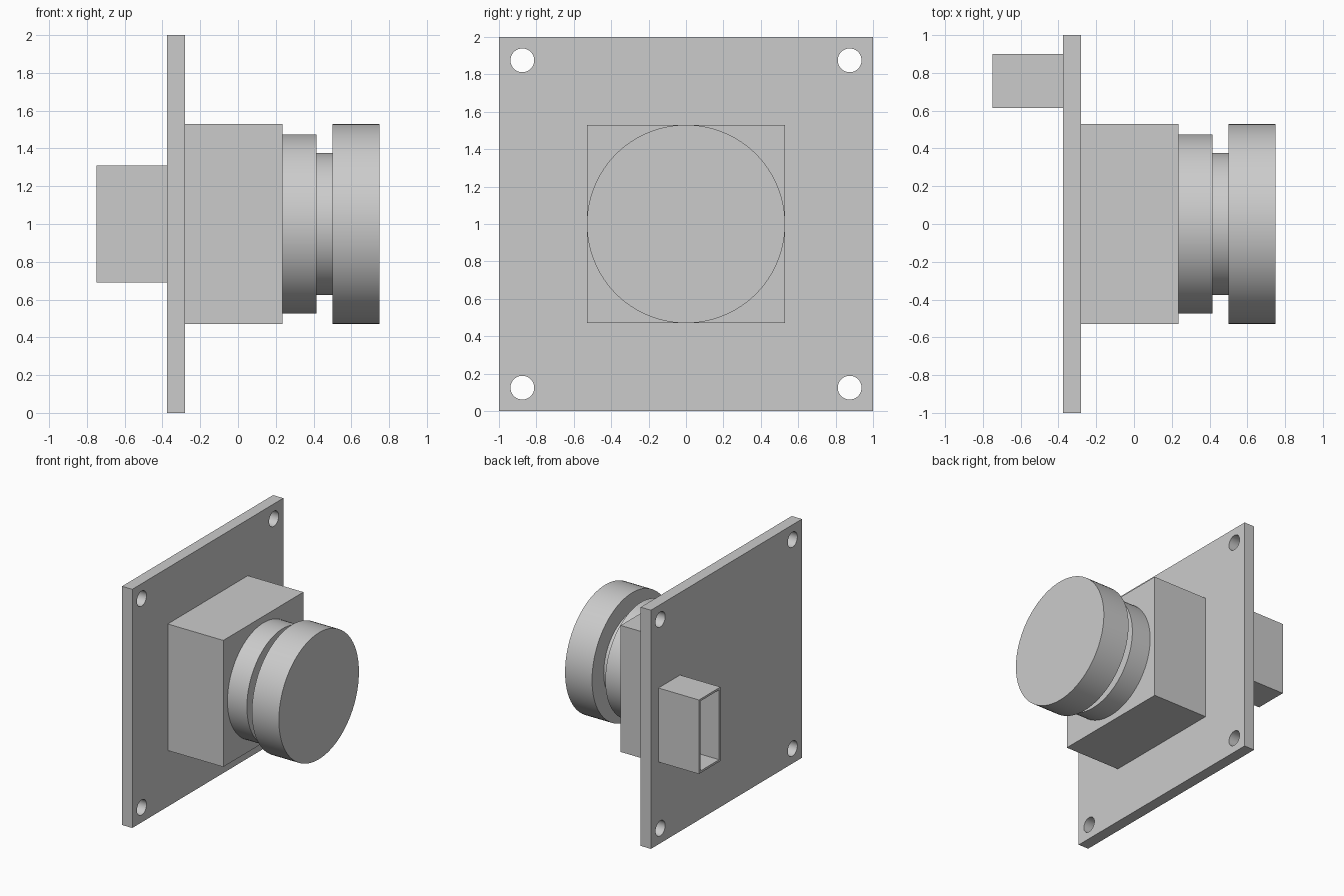
import bpy
import bmesh
import math
from mathutils import Matrix, Vector

if "Cube" in bpy.data.objects:
    bpy.data.objects.remove(bpy.data.objects["Cube"], do_unlink=True)

GREY = (0.6, 0.6, 0.6, 1)
grey = bpy.data.materials.new("plain grey")
grey.use_nodes = True
grey.diffuse_color = GREY
grey.node_tree.nodes["Principled BSDF"].inputs["Base Color"].default_value = GREY


def finish(name, bm):
    """Turn a bmesh into a grey object."""
    bmesh.ops.recalc_face_normals(bm, faces=bm.faces)
    mesh = bpy.data.meshes.new(name)
    bm.to_mesh(mesh)
    bm.free()
    mesh.materials.append(grey)
    obj = bpy.data.objects.new(name, mesh)
    bpy.context.collection.objects.link(obj)
    return obj


def box(low, high):
    """Box between two corners."""
    low, high = Vector(low), Vector(high)
    bm = bmesh.new()
    bmesh.ops.create_cube(bm, size=1, matrix=Matrix.Translation((low + high) / 2)
                          @ Matrix.Diagonal((*(high - low), 1)))
    return bm


def lathe(name, profile, centre, steps=96):
    """Spin (x, radius) points round the x axis through centre."""
    bm = bmesh.new()
    verts = [bm.verts.new((x, 0, r)) for x, r in profile]
    edges = [bm.edges.new(pair) for pair in zip(verts, verts[1:])]
    bmesh.ops.spin(bm, geom=verts + edges, cent=(0, 0, 0), axis=(1, 0, 0),
                   angle=math.tau, steps=steps)
    bmesh.ops.remove_doubles(bm, verts=bm.verts, dist=1e-4)
    rims = [e for e in bm.edges if e.is_boundary]
    bmesh.ops.holes_fill(bm, edges=rims, sides=0)
    bmesh.ops.translate(bm, verts=bm.verts, vec=centre)
    obj = finish(name, bm)
    bpy.ops.object.select_all(action="DESELECT")
    bpy.context.view_layer.objects.active = obj
    obj.select_set(True)
    bpy.ops.object.shade_smooth_by_angle(angle=math.radians(30))
    return obj


BACK, FACE = -0.375, -0.28    # the two sides of the circuit board

# Circuit board with four corner screw holes
board = finish("circuit_board", box((BACK, -1, 0), (FACE, 1, 2)))
for y in (-0.875, 0.875):
    for z in (0.125, 1.875):
        cutter = lathe("hole_cutter", [(-0.5, 0.0635), (-0.1, 0.0635)], (0, y, z), 48)
        cutter.hide_render = True
        cutter.hide_set(True)
        cutter.display_type = "WIRE"
        cut = board.modifiers.new("screw_hole", "BOOLEAN")
        cut.operation = "DIFFERENCE"
        cut.solver = "EXACT"
        cut.object = cutter

# Apply the holes and drop the cutters
bpy.context.view_layer.update()
holed = bpy.data.meshes.new_from_object(
    board.evaluated_get(bpy.context.evaluated_depsgraph_get()))
board.modifiers.clear()
board.data = holed
for obj in [o for o in bpy.data.objects if o.name.startswith("hole_cutter")]:
    bpy.data.objects.remove(obj, do_unlink=True)
bpy.ops.object.select_all(action="DESELECT")
bpy.context.view_layer.objects.active = board
board.select_set(True)
bpy.ops.object.shade_smooth_by_angle(angle=math.radians(30))

# Square lens housing
finish("lens_housing", box((FACE, -0.53, 0.47), (0.235, 0.53, 1.53)))

# Stepped round lens barrel
lathe("lens_barrel", [(0.235, 0.475), (0.415, 0.475), (0.415, 0.375),
                      (0.5, 0.375), (0.5, 0.53), (0.75, 0.53)], (0, 0, 1))

# Hollow cable socket on the back
bm = box((-0.75, 0.615, 0.69), (BACK, 0.9, 1.31))
mouth = min(bm.faces, key=lambda f: f.calc_center_median().x)
bmesh.ops.inset_region(bm, faces=[mouth], thickness=0.025)
bmesh.ops.translate(bm, verts=mouth.verts, vec=(0, 0, 0))
floor = bmesh.ops.extrude_discrete_faces(bm, faces=[mouth])["faces"][0]
bmesh.ops.translate(bm, verts=floor.verts, vec=(0.36, 0, 0))
finish("cable_socket", bm)
